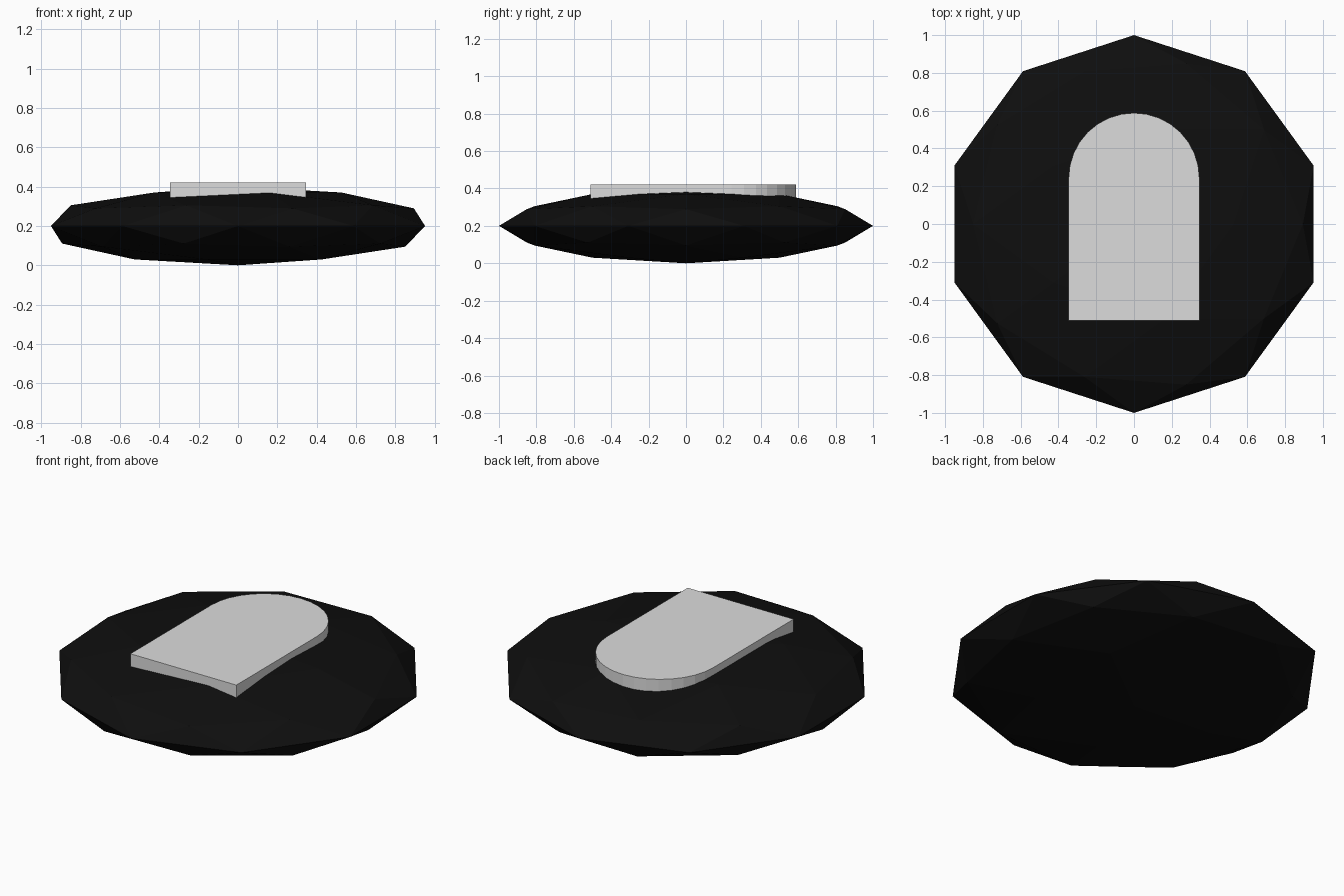
import bpy
import bmesh
import math

cube = bpy.data.objects.get("Cube")
if cube:
    bpy.data.objects.remove(cube, do_unlink=True)


def make_material(name, rgb):
    mat = bpy.data.materials.new(name)
    mat.use_nodes = True
    color = (*rgb, 1.0)
    mat.diffuse_color = color
    mat.node_tree.nodes["Principled BSDF"].inputs["Base Color"].default_value = color
    return mat


def add_object(name, bm, mat):
    bmesh.ops.recalc_face_normals(bm, faces=bm.faces)
    mesh = bpy.data.meshes.new(name)
    bm.to_mesh(mesh)
    bm.free()
    mesh.materials.append(mat)
    obj = bpy.data.objects.new(name, mesh)
    bpy.context.collection.objects.link(obj)
    return obj


black = make_material("black stone", (0.0045, 0.0045, 0.0045))
pale = make_material("pale grey", (0.72, 0.72, 0.72))

# Flattened, faceted stone
half_height = 0.2
bm = bmesh.new()
bmesh.ops.create_icosphere(bm, subdivisions=2, radius=1.0)
bmesh.ops.scale(bm, vec=(1, 1, half_height), verts=bm.verts)
bmesh.ops.translate(bm, vec=(0, 0, half_height), verts=bm.verts)
add_object("stone", bm, black)

# Arched plate set into the top: straight front end, round back end
radius, arc_y, front_y = 0.346, 0.242, -0.51
bottom, top, segments = 0.32, 0.42, 16
outline = [(-radius, front_y), (radius, front_y)]
for i in range(segments + 1):
    a = math.pi * i / segments
    outline.append((radius * math.cos(a), arc_y + radius * math.sin(a)))

bm = bmesh.new()
base = bm.faces.new([bm.verts.new((x, y, bottom)) for x, y in outline])
raised = bmesh.ops.extrude_face_region(bm, geom=[base], use_keep_orig=True)
verts = [g for g in raised["geom"] if isinstance(g, bmesh.types.BMVert)]
bmesh.ops.translate(bm, vec=(0, 0, top - bottom), verts=verts)
add_object("arched_plate", bm, pale)
